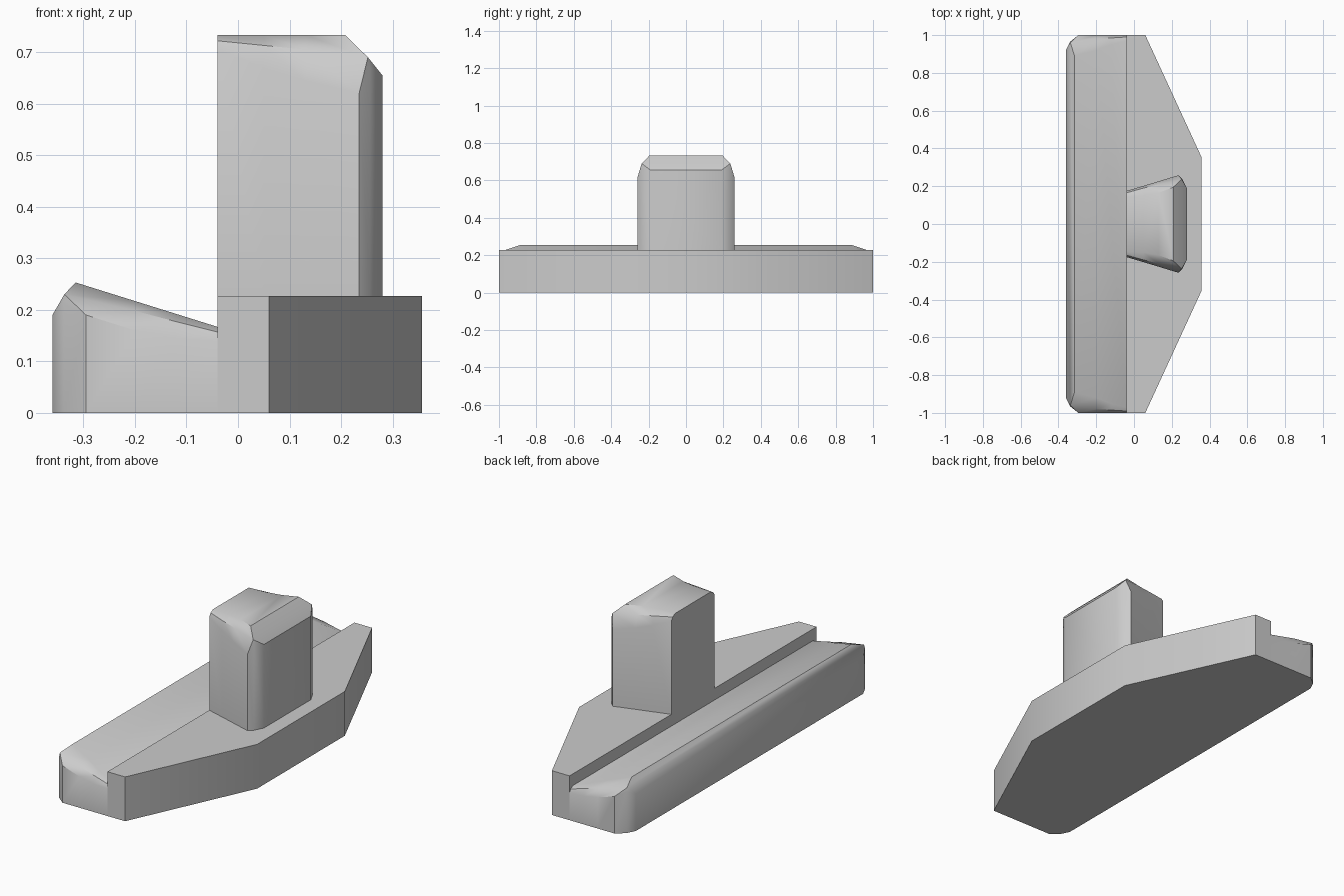
import bpy, bmesh, math

cube = bpy.data.objects.get("Cube")
if cube:
    bpy.data.objects.remove(cube, do_unlink=True)

grey = bpy.data.materials.new("plain grey")
grey.use_nodes = True
tone = (0.6, 0.6, 0.6, 1)
grey.diffuse_color = tone
grey.node_tree.nodes["Principled BSDF"].inputs["Base Color"].default_value = tone


def finish(name, bm):
    bmesh.ops.remove_doubles(bm, verts=bm.verts, dist=0.0001)
    bmesh.ops.recalc_face_normals(bm, faces=bm.faces)
    mesh = bpy.data.meshes.new(name)
    bm.to_mesh(mesh)
    bm.free()
    mesh.materials.append(grey)
    obj = bpy.data.objects.new(name, mesh)
    bpy.context.collection.objects.link(obj)
    bpy.ops.object.select_all(action="DESELECT")
    obj.select_set(True)
    bpy.context.view_layer.objects.active = obj
    bpy.ops.object.shade_smooth_by_angle(angle=math.radians(35))
    return obj


def prism(name, outline, height):
    bm = bmesh.new()
    face = bm.faces.new([bm.verts.new((x, y, 0)) for x, y in outline])
    top = bmesh.ops.extrude_face_region(bm, geom=[face])["geom"]
    moved = [v for v in top if isinstance(v, bmesh.types.BMVert)]
    bmesh.ops.translate(bm, verts=moved, vec=(0, 0, height))
    return finish(name, bm)


def rounded_block(name, base_z, wall, middle, top):
    """Stack mirrored rings: foot, wall top, middle of the rounding, top face.
    Short rings repeat their last point so the three roundings meet there."""
    foot = [(x, y, base_z) for x, y, z in wall]
    bm = bmesh.new()
    rings = []
    for half in (foot, wall, middle, top):
        half = half + [half[-1]] * (len(wall) - len(half))
        points = half + [(x, -y, z) for x, y, z in reversed(half)]
        rings.append([bm.verts.new(p) for p in points])
    # Walls and roundings, including the flat inner side
    for low, high in zip(rings, rings[1:]):
        for i in range(len(low) - 1):
            bm.faces.new((low[i], low[i + 1], high[i + 1], high[i]))
    bm.faces.new([r[0] for r in rings] + [r[-1] for r in reversed(rings)])
    bm.faces.new(rings[0])
    # Drop the repeated points before capping the top
    n = len(top)
    last = rings[-1]
    bmesh.ops.remove_doubles(bm, verts=bm.verts, dist=0.0001)
    rim = [v for v in last if v.is_valid]
    near = [v for v in rim if v.co.y > 0]
    far = [v for v in rim if v.co.y < 0]
    near.sort(key=lambda v: abs(v.co.x + 0.04))
    far.sort(key=lambda v: -abs(v.co.x + 0.04))
    bm.faces.new(near[:n] + far[:n])
    return finish(name, bm)


# Deck with tapered ends
right_half = [(-0.04, -1), (0.06, -1), (0.357, -0.355)]
prism("deck", right_half + [(x, -y) for x, y in reversed(right_half)], 0.227)

# Sloping rail along the straight edge
rounded_block(
    "rail", 0,
    wall=[(-0.04, 1, 0.14), (-0.12, 1, 0.145), (-0.2, 1, 0.16),
          (-0.295, 1, 0.19), (-0.338, 0.965, 0.212), (-0.36, 0.92, 0.19)],
    middle=[(-0.04, 0.99, 0.157), (-0.12, 0.985, 0.177),
            (-0.2, 0.98, 0.198), (-0.337, 0.96, 0.23)],
    top=[(-0.04, 0.97, 0.167), (-0.12, 0.95, 0.192),
         (-0.2, 0.92, 0.217), (-0.315, 0.89, 0.253)])

# Upright post with flared sides
rounded_block(
    "post", 0.227,
    wall=[(-0.04, 0.175, 0.705), (0.05, 0.202, 0.67), (0.13, 0.226, 0.645),
          (0.235, 0.258, 0.62), (0.256, 0.237, 0.67), (0.28, 0.19, 0.655)],
    middle=[(-0.04, 0.165, 0.722), (0.05, 0.19, 0.713),
            (0.13, 0.21, 0.705), (0.252, 0.237, 0.69)],
    top=[(-0.04, 0.145, 0.733), (0.05, 0.15, 0.733),
         (0.13, 0.165, 0.733), (0.208, 0.195, 0.733)])
